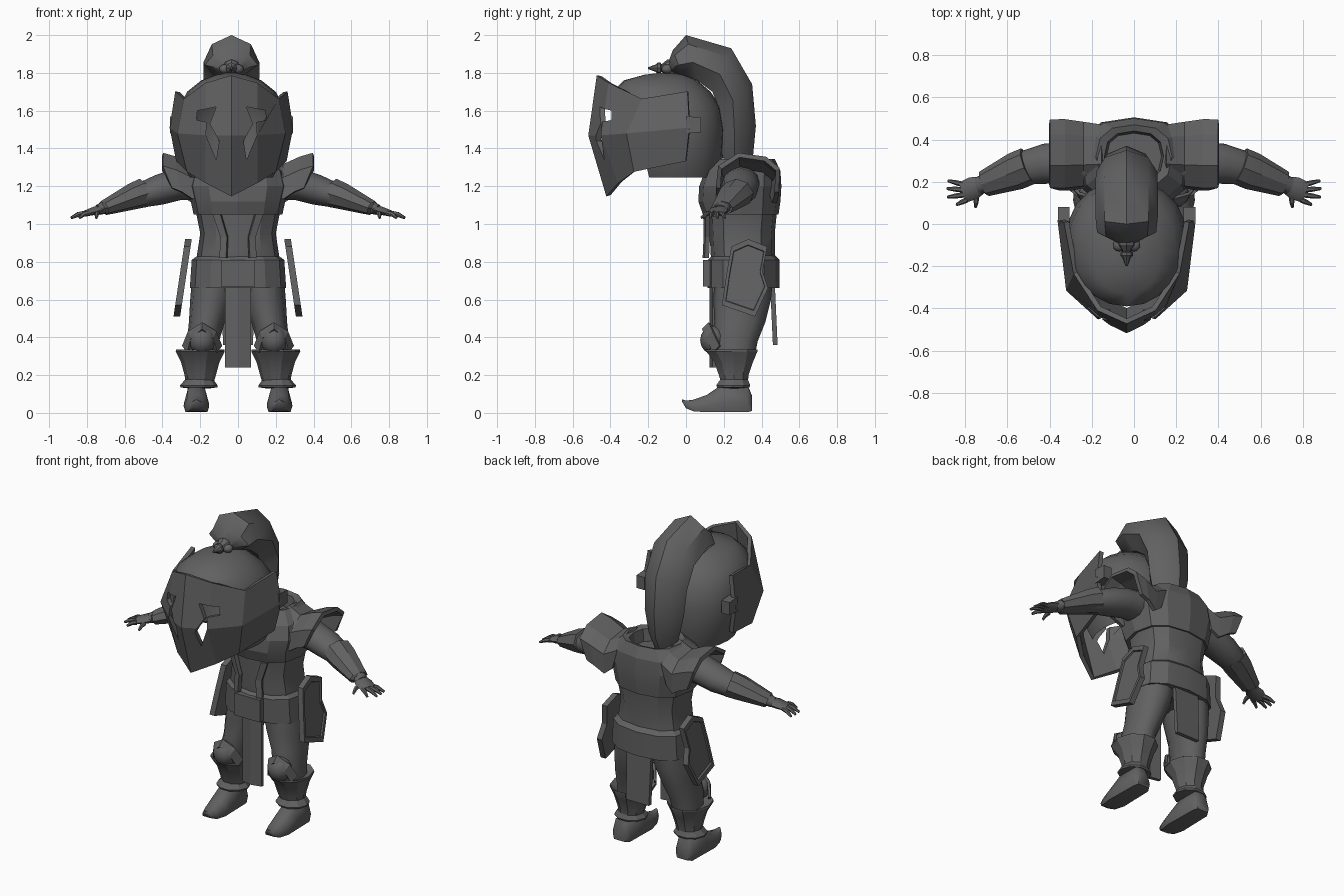
import bpy, bmesh, math
from mathutils import Vector

cube = bpy.data.objects.get("Cube")
if cube:
    bpy.data.objects.remove(cube)

steel = bpy.data.materials.new("dark_steel")
steel.use_nodes = True
grey = (0.12, 0.12, 0.12, 1)
steel.diffuse_color = grey
steel.node_tree.nodes["Principled BSDF"].inputs["Base Color"].default_value = grey
HEAD_X = -0.035


def finish(name, bm, mirror=False, thick=0, angle=30, x=0):
    bmesh.ops.recalc_face_normals(bm, faces=bm.faces)
    mesh = bpy.data.meshes.new(name)
    bm.to_mesh(mesh)
    bm.free()
    mesh.materials.append(steel)
    ob = bpy.data.objects.new(name, mesh)
    bpy.context.collection.objects.link(ob)
    ob.location.x = x
    bpy.ops.object.select_all(action='DESELECT')
    ob.select_set(True)
    bpy.context.view_layer.objects.active = ob
    if angle:
        bpy.ops.object.shade_smooth_by_angle(angle=math.radians(angle))
    if mirror:
        m = ob.modifiers.new("mirror", 'MIRROR')
        m.merge_threshold = 0.002
    if thick:
        s = ob.modifiers.new("thickness", 'SOLIDIFY')
        s.thickness, s.offset = thick, 0
    return ob


def loft(name, rings, caps=True, closed=True, drop=None, **kw):
    """Skin a list of equal-length point rings; drop(center) removes faces."""
    bm = bmesh.new()
    rows = [[bm.verts.new(p) for p in r] for r in rings]
    n = len(rows[0])
    for a, b in zip(rows, rows[1:]):
        for i in range(n if closed else n - 1):
            j = (i + 1) % n
            bm.faces.new((a[i], a[j], b[j], b[i]))
    if caps and closed:
        bm.faces.new(rows[0])
        bm.faces.new(rows[-1])
    if drop:
        gone = [f for f in bm.faces if drop(f.calc_center_median())]
        bmesh.ops.delete(bm, geom=gone, context='FACES')
    return finish(name, bm, **kw)


def oval(z, cx, hw, front, back, n=12, e=2.5):
    """Horizontal rounded ring between two y limits."""
    cy, hd = (front + back) / 2, (back - front) / 2
    def p(v):
        return math.copysign(abs(v) ** (2 / e), v)
    angles = [2 * math.pi * i / n for i in range(n)]
    return [(cx + hw * p(math.cos(a)), cy + hd * p(math.sin(a)), z) for a in angles]


def stack(name, rows, n=12, e=2.5, **kw):
    return loft(name, [oval(*r, n=n, e=e) for r in rows], **kw)


def tube(name, stations, n=8, **kw):
    """Tapered limb: stations of (point, width radius, height radius)."""
    pts = [Vector(s[0]) for s in stations]
    rings = []
    for i, (c, w, h) in enumerate(stations):
        d = (pts[min(i + 1, len(pts) - 1)] - pts[max(i - 1, 0)]).normalized()
        side = d.cross(Vector((0, 0, 1))).normalized()
        up = side.cross(d)
        rings.append([pts[i] + side * w * math.cos(2 * math.pi * k / n)
                      + up * h * math.sin(2 * math.pi * k / n) for k in range(n)])
    return loft(name, rings, **kw)


def slab(name, outline, y0, y1, **kw):
    """Outline in x and z, extruded along y."""
    return loft(name, [[(x, y, z) for x, z in outline] for y in (y0, y1)], **kw)


def rect(x, z0, z1):
    return [(-x, z0), (x, z0), (x, z1), (-x, z1)]


def ball(name, c, r, **kw):
    bm = bmesh.new()
    bmesh.ops.create_uvsphere(bm, u_segments=12, v_segments=8, radius=1)
    for v in bm.verts:
        v.co = Vector([c[k] + v.co[k] * r[k] for k in range(3)])
    return finish(name, bm, **kw)


# Helmet shell, open at the face and the neck
stack("helmet_dome", [(1.245, 0, .22, -.28, .17), (1.35, 0, .27, -.32, .195),
                      (1.5, 0, .285, -.35, .205), (1.62, 0, .275, -.38, .185),
                      (1.70, 0, .235, -.39, .13), (1.76, 0, .16, -.33, .06),
                      (1.79, 0, .08, -.22, .0), (1.80, 0, .02, -.14, -.08)],
      n=20, e=2.2, x=HEAD_X, angle=50,
      drop=lambda c: c.z < 1.26 or (c.z < 1.66 and c.y < -.2))

# Pointed visor with slanted eye slits
visor = loft("visor", [
    [(0, -.46, 1.785), (0, -.505, 1.47), (0, -.41, 1.15)],
    [(.13, -.40, 1.745), (.13, -.44, 1.47), (.13, -.35, 1.22)],
    [(.24, -.23, 1.66), (.275, -.31, 1.48), (.225, -.27, 1.28)],
    [(.285, .01, 1.70), (.315, .02, 1.51), (.28, 0, 1.335)]],
    closed=False, mirror=True, thick=.025, angle=0, x=HEAD_X)
slit = [(.08, 1.62), (.18, 1.60), (.185, 1.55), (.13, 1.54),
        (.135, 1.47), (.08, 1.34), (.065, 1.44), (.115, 1.53)]
cutter = slab("slit_cutter", slit, -.7, -.25, mirror=True, angle=0, x=HEAD_X)
cutter.hide_render = True
cut = visor.modifiers.new("slits", 'BOOLEAN')
cut.operation, cut.solver, cut.object = 'DIFFERENCE', 'EXACT', cutter
bpy.context.view_layer.objects.active = visor
for mod in list(visor.modifiers):
    bpy.ops.object.modifier_apply(modifier=mod.name)
bpy.data.objects.remove(cutter)
loft("visor_hinge", [[(x, y, z) for y, z in ((0, 1.48), (.08, 1.485), (.08, 1.565), (0, 1.57))]
                     for x in (.27, .325)], mirror=True, angle=0, x=HEAD_X)

# Plume sweeping over the crown and down the back
section = [(0, .5), (.4, 1), (.8, .7), (1, 0), (.8, -.7), (.4, -1), (0, -.5)]
plume = [((-.10, 1.84), (-.08, 1.80), .04), ((-.07, 1.92), (-.02, 1.79), .14),
         ((0, 2.0), (.06, 1.76), .148), ((.24, 1.93), (.14, 1.70), .148),
         ((.35, 1.74), (.18, 1.60), .145), ((.37, 1.52), (.18, 1.48), .13),
         ((.355, 1.36), (.19, 1.37), .10), ((.31, 1.26), (.22, 1.28), .07)]
loft("plume", [[(w * hw, i[0] + (o[0] - i[0]) * t, i[1] + (o[1] - i[1]) * t) for t, w in section]
               for o, i, hw in plume], x=HEAD_X, angle=40)
tube("plume_holder", [((0, y, 1.825), r, r) for y, r in
     ((-.20, .005), (-.16, .02), (-.15, .03), (-.135, .03), (-.13, .02), (-.10, .045), (-.06, .05))],
     x=HEAD_X)
ball("holder_knob", (.035, -.1, 1.82), (.03, .03, .025), mirror=True, x=HEAD_X)

# Torso, breastplate with recessed neck opening, and belt
stack("waist", [(.62, 0, .19, .18, .44), (.72, 0, .235, .14, .47), (.85, 0, .215, .13, .47),
                (.95, 0, .20, .125, .47), (1.05, 0, .22, .12, .48)])
stack("breastplate", [(1.05, 0, .20, .12, .46), (1.05, 0, .235, .09, .49), (1.12, 0, .25, .065, .50),
                      (1.20, 0, .27, .07, .505), (1.28, 0, .25, .10, .50), (1.345, 0, .18, .17, .47),
                      (1.335, 0, .14, .2, .44), (1.26, 0, .13, .21, .43)], angle=15)
stack("belt", [(.66, 0, .23, .14, .47), (.66, 0, .255, .115, .495), (.81, 0, .245, .115, .495),
               (.835, 0, .21, .14, .47)], angle=20)
slab("buckle", rect(.09, .67, .81), .09, .14, angle=0)
loft("waist_ridge", [[(.09, .105, 1.05), (.13, .115, 1.05)], [(.055, .105, .93), (.09, .115, .93)],
                     [(.06, .10, .82), (.095, .11, .82)]], closed=False, mirror=True, thick=.025, angle=0)

# Hanging cloths
loft("front_cloth", [[(.068, .14, z), (0, .125, z), (0, .15, z), (.068, .16, z)] for z in (.24, .69)],
     mirror=True, angle=0)
loft("back_cloth", [[(-w, y, z), (w, y, z), (w, y + .025, z), (-w, y + .025, z)]
                    for w, y, z in ((.08, .46, .36), (.085, .445, .69))], angle=0)

# Hip plates with a raised rim
hip = [(.24, .88), (.33, .92), (.43, .88), (.405, .75), (.435, .66), (.365, .51), (.19, .57), (.215, .74)]


def hip_ring(scale, off):
    pts = [(.32 + (y - .32) * scale, .72 + (z - .72) * scale) for y, z in hip]
    return [(.28 + .15 * (.92 - z) + off, y, z) for y, z in pts]


loft("hip_plate", [hip_ring(1, -.035), hip_ring(1, 0), hip_ring(.85, 0), hip_ring(.83, -.01)],
     mirror=True, angle=0)

# Arched shoulder pads
arch = [(.17, 1.19), (.18, 1.30), (.28, 1.365), (.42, 1.345), (.485, 1.29), (.48, 1.17)]


def pad_ring(x, low_x, drop, tuck):
    return [(low_x if k in (0, 5) else x, .32 + (y - .32) * tuck, z - drop)
            for k, (y, z) in enumerate(arch)]


loft("shoulder_pad", [pad_ring(.15, .19, .02, .85), pad_ring(.24, .24, .06, .92),
                      pad_ring(.33, .30, .02, 1), pad_ring(.40, .35, 0, 1)],
     closed=False, mirror=True, thick=.025, angle=0)

# Arms, bracers, hands
tube("arm", [((.20, .29, 1.22), .10, .09), ((.32, .29, 1.21), .10, .085), ((.42, .285, 1.18), .095, .08),
             ((.52, .265, 1.15), .08, .065), ((.62, .225, 1.12), .06, .05), ((.74, .18, 1.075), .04, .028)],
     n=12, mirror=True, angle=60)
tube("bracer", [((.50, .275, 1.165), .07, .05), ((.50, .275, 1.165), .09, .078),
                ((.56, .25, 1.145), .09, .07), ((.71, .19, 1.085), .062, .04), ((.715, .19, 1.083), .04, .03)],
     mirror=True, angle=15)
tube("palm", [((.71, .19, 1.08), .035, .025), ((.76, .17, 1.07), .055, .022), ((.81, .15, 1.055), .05, .016)],
     mirror=True, angle=50)
fingers = [((.80, .185), (.88, .205)), ((.81, .162), (.885, .168)),
           ((.805, .138), (.882, .128)), ((.79, .115), (.84, .092)), ((.745, .13), (.75, .08))]
for a, b in fingers:
    tube("finger", [((*a, 1.058), .013, .014), (((a[0] + b[0]) / 2, (a[1] + b[1]) / 2, 1.052), .012, .013),
                    ((*b, 1.032), .007, .007)], n=6, mirror=True)

# Legs
stack("leg", [(.70, .125, .12, .15, .46), (.60, .14, .113, .145, .45), (.48, .165, .095, .15, .42),
              (.38, .185, .085, .13, .38), (.28, .195, .08, .16, .36)], mirror=True, angle=60, e=2.1)
stack("boot", [(.31, .20, .08, .17, .35), (.335, .20, .128, .10, .385), (.325, .20, .13, .10, .385),
               (.27, .20, .102, .145, .36), (.20, .20, .083, .17, .335), (.14, .205, .07, .19, .33)],
      n=10, e=2, mirror=True, angle=25)
stack("ankle_ring", [(.18, .205, .072, .18, .33), (.145, .207, .10, .155, .345),
                     (.135, .207, .098, .16, .34), (.13, .207, .06, .2, .31)],
      n=10, e=2, mirror=True, angle=20)

# Shoes with curled toes
shoe = [(.35, .045, .01, .09), (.325, .062, .004, .15), (.19, .065, .004, .15), (.11, .068, .004, .095),
        (.04, .052, .008, .07), (0, .03, .025, .065), (-.02, .008, .058, .072)]
loft("shoe", [[(.22 + w * sx, y, zb + (zt - zb) * t) for sx, t in
               ((-.85, 0), (.85, 0), (1, .35), (.7, .85), (.25, 1), (-.25, 1), (-.7, .85), (-1, .35))]
              for y, w, zb, zt in shoe], mirror=True, angle=50)

# Knee guards
ball("knee_guard", (.19, .145, .385), (.072, .07, .075), mirror=True, angle=60)
band = [(-.10, .355, .18), (-.07, .43, .145), (0, .475, .125), (.07, .43, .145), (.10, .355, .18)]
loft("knee_band", [[(.19 + dx, y, z) for dx, z, y in band],
                   [(.19 + dx * .75, y - .035, z - .035) for dx, z, y in band]],
     closed=False, mirror=True, thick=.015, angle=0)
